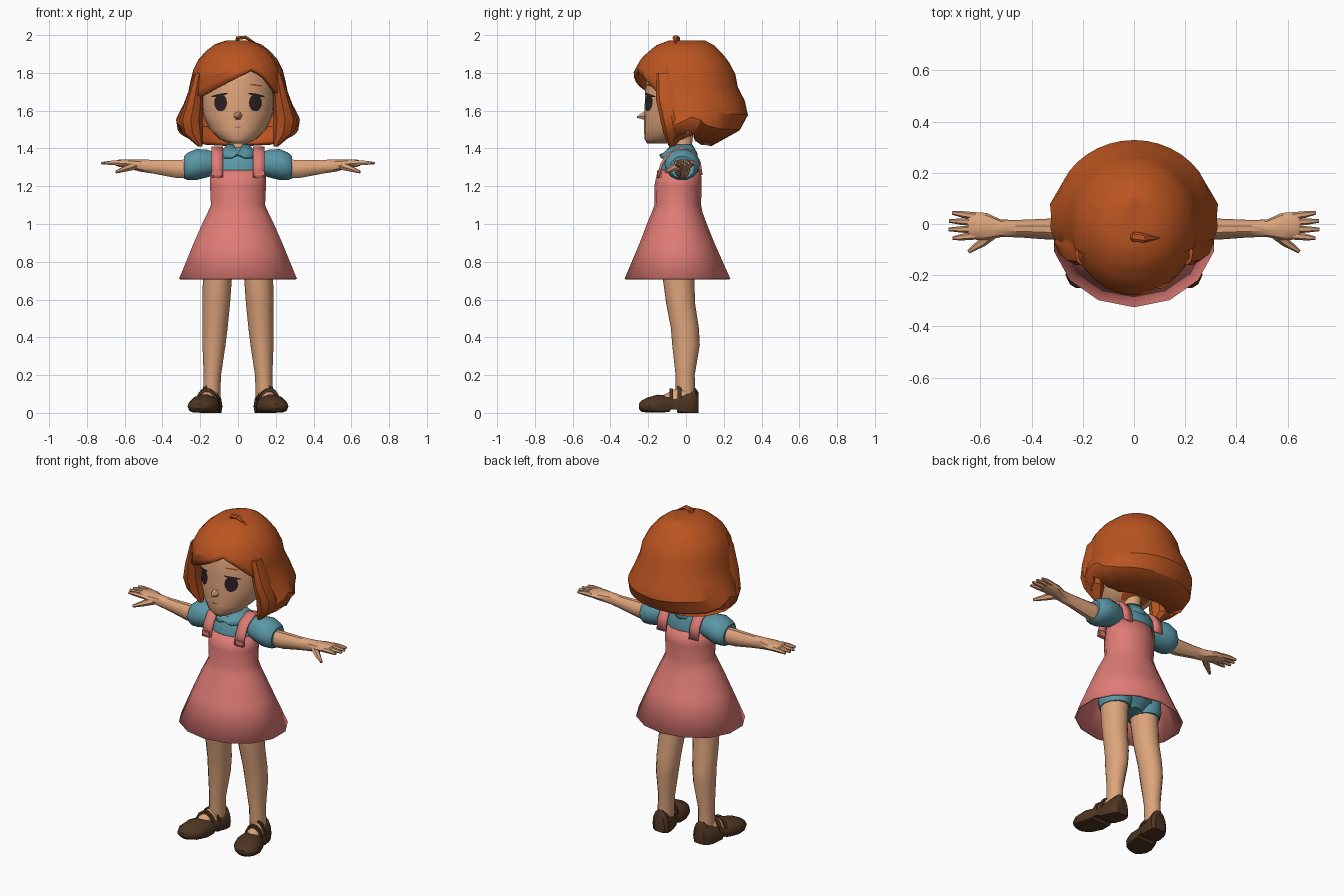
import bpy, bmesh, math
from mathutils import Vector

cube = bpy.data.objects.get("Cube")
if cube:
    bpy.data.objects.remove(cube, do_unlink=True)


def material(name, r, g, b):
    m = bpy.data.materials.new(name)
    m.use_nodes = True
    m.diffuse_color = (r, g, b, 1)
    node = m.node_tree.nodes["Principled BSDF"]
    node.inputs["Base Color"].default_value = (r, g, b, 1)
    node.inputs["Roughness"].default_value = 0.9
    return m


SKIN = material("skin", .72, .37, .2)
HAIR = material("auburn_hair", .5, .09, .015)
PINK = material("pink_cloth", .74, .2, .18)
TEAL = material("teal_cloth", .1, .31, .38)
SHOE = material("brown_leather", .075, .035, .015)
EYE = material("dark_eye", .025, .014, .018)
LIP = material("lip", .42, .17, .1)


def interp(rows, key):
    """Linear lookup in rows sorted by their first entry."""
    rows = sorted(rows)
    key = min(max(key, rows[0][0]), rows[-1][0])
    for a, b in zip(rows, rows[1:]):
        if key <= b[0]:
            t = (key - a[0]) / (b[0] - a[0])
            return [p + (q - p) * t for p, q in zip(a, b)]


def angles(n):
    return [math.tau * i / n for i in range(n)]


def level(row, n):
    """Horizontal section: z, half width, front y, back y, optional centre x. Starts at the front."""
    z, rx, yf, yb = row[:4]
    cx = row[4] if len(row) > 4 else 0
    return [Vector((cx + rx * math.sin(a), (yf + yb) / 2 + (yf - yb) / 2 * math.cos(a), z)) for a in angles(n)]


def across(row, n):
    """Upright section on an arm: x, centre y, centre z, half depth, half height."""
    x, cy, cz, ry, rz = row
    return [Vector((x, cy + ry * math.cos(a), cz + rz * math.sin(a))) for a in angles(n)]


def tube(points, radii, n, flat=1):
    """Sections along a path, squashed in height by flat."""
    rings = []
    for i, p in enumerate(points):
        d = Vector(points[min(i + 1, len(points) - 1)]) - Vector(points[max(i - 1, 0)])
        u = d.cross(Vector((0, 0, 1))).normalized()
        v = u.cross(d).normalized() * flat
        rings.append([Vector(p) + (u * math.cos(a) + v * math.sin(a)) * radii[i] for a in angles(n)])
    return rings


def finish(name, bm, mats, mirror=False, thick=0, angle=35, rule=None):
    bmesh.ops.recalc_face_normals(bm, faces=bm.faces)
    if rule:
        for f in bm.faces:
            f.material_index = rule(f.calc_center_median())
    mesh = bpy.data.meshes.new(name)
    bm.to_mesh(mesh)
    bm.free()
    ob = bpy.data.objects.new(name, mesh)
    bpy.context.collection.objects.link(ob)
    for m in mats:
        mesh.materials.append(m)
    bpy.ops.object.select_all(action="DESELECT")
    ob.select_set(True)
    bpy.context.view_layer.objects.active = ob
    bpy.ops.object.shade_smooth_by_angle(angle=math.radians(angle))
    if thick:
        mod = ob.modifiers.new("thickness", "SOLIDIFY")
        mod.thickness, mod.offset = thick, -1
    if mirror:
        ob.modifiers.new("mirror", "MIRROR").use_clip = False
    return ob


def loft(name, rings, mats, caps=True, closed=True, **kw):
    bm = bmesh.new()
    vs = [[bm.verts.new(p) for p in ring] for ring in rings]
    n = len(vs[0])
    for a, b in zip(vs, vs[1:]):
        for i in range(n if closed else n - 1):
            j = (i + 1) % n
            bm.faces.new((a[i], a[j], b[j], b[i]))
    if caps:
        bm.faces.new(vs[0])
        bm.faces.new(vs[-1])
    return finish(name, bm, mats, **kw)


def box(name, size, place, mat, turn=0, **kw):
    bm = bmesh.new()
    bmesh.ops.create_cube(bm, size=1)
    for v in bm.verts:
        v.co = Vector(a * b for a, b in zip(v.co, size))
        v.co.rotate(Vector((0, 0, 1)).rotation_difference(Vector((0, math.sin(turn), math.cos(turn)))))
        v.co += Vector(place)
    return finish(name, bm, [mat], **kw)


# Head, with the back of the scalp in hair colour
HEAD = [(1.425, .045, -.205, -.07), (1.45, .1, -.22, .0), (1.5, .15, -.222, .08), (1.58, .185, -.222, .14),
        (1.66, .195, -.217, .18), (1.76, .19, -.215, .2), (1.86, .15, -.19, .16), (1.92, .05, -.1, .06)]
loft("head", [level(r, 24) for r in HEAD], [SKIN, HAIR], rule=lambda c: int(c.y > 0 and c.z > 1.47), angle=60)
loft("neck", [level(r, 12) for r in [(1.34, .065, -.085, .04), (1.4, .05, -.07, .03), (1.5, .05, -.07, .04)]], [SKIN])
loft("nose", tube([(0, -.2, 1.575), (0, -.235, 1.57), (0, -.26, 1.566)], [.03, .018, .004], 6), [SKIN])


def face_patch(name, cx, cz, rx, rz, mat, tilt=0, lift=.006, **kw):
    """Thin oval plate that follows the face."""
    bm = bmesh.new()

    def on_face(x, z):
        _, w, yf, yb = interp(HEAD, z)
        s = math.sqrt(max(0, 1 - (x / w) ** 2))
        return bm.verts.new((x, (yf + yb) / 2 + (yf - yb) / 2 * s - lift, z))
    mid = on_face(cx, cz)
    rim = [on_face(cx + rx * math.cos(a), cz + rz * math.sin(a) + tilt * rx * math.cos(a)) for a in angles(14)]
    for i, v in enumerate(rim):
        bm.faces.new((mid, rim[i - 1], v))
    return finish(name, bm, [mat], **kw)


face_patch("eyes", .092, 1.642, .034, .046, EYE, mirror=True)
face_patch("upper_lashes", .098, 1.683, .044, .006, EYE, -.2, .008, mirror=True)
face_patch("eyebrows", .095, 1.735, .035, .005, HAIR, -.15, mirror=True)
face_patch("mouth", 0, 1.512, .018, .004, LIP)

# Hair shell: each strand row falls from the crown to its own hem height
SHAPE = [(1.972, .06, -.09, .1), (1.945, .14, -.16, .15), (1.88, .205, -.235, .215), (1.8, .245, -.28, .26),
         (1.72, .256, -.262, .275), (1.64, .285, -.262, .318), (1.55, .332, -.27, .332), (1.48, .315, -.25, .27),
         (1.41, .2, -.2, .13)]
HEM = [(-180, 1.41), (-126, 1.42), (-108, 1.44), (-92, 1.5), (-72, 1.44), (-63, 1.67), (-45, 1.685), (-20, 1.73),
       (0, 1.775), (20, 1.825), (36, 1.77), (54, 1.69), (63, 1.66), (72, 1.44), (92, 1.5), (108, 1.44), (126, 1.42),
       (180, 1.41)]
strands = []
for k in range(10):
    ring = []
    for deg in range(-180, 180, 9):
        top = SHAPE[0][0]
        z = top - (top - interp(HEM, deg)[1]) * (k / 9) ** 1.4
        _, rx, yf, yb = interp(SHAPE, z)
        a = math.radians(deg)
        ring.append(Vector((rx * math.sin(a), (yf + yb) / 2 + (yf - yb) / 2 * math.cos(a), z)))
    strands.append(ring)
bm = bmesh.new()
grid = [[bm.verts.new(p) for p in ring] for ring in strands]
for a, b in zip(grid, grid[1:]):
    for i in range(len(a)):
        bm.faces.new((a[i - 1], a[i], b[i], b[i - 1]))
bm.faces.new(grid[0])
finish("hair", bm, [HAIR], thick=.025, angle=25)
LOCK = [(1.8, .025, -.16, -.06, .205), (1.66, .045, -.16, -.03, .23), (1.55, .062, -.135, -.01, .25),
        (1.48, .055, -.12, .0, .24), (1.41, .012, -.09, -.06, .2)]
loft("side_locks", [level(r, 8) for r in LOCK], [HAIR], mirror=True)
loft("cowlick", tube([(-.01, -.04, 1.95), (.0, -.05, 1.985), (.04, -.055, 1.988), (.1, -.055, 1.955)],
                     [.014, .02, .018, .002], 6, .6), [HAIR])

# Dress and shirt
DRESS = [(1.285, .15, -.15, .08), (1.2, .152, -.168, .082), (1.1, .147, -.167, .08), (1.06, .165, -.182, .088),
         (1, .195, -.207, .11), (.9, .24, -.245, .15), (.71, .32, -.325, .235)]
loft("dress", [level(r, 14) for r in DRESS], [PINK], caps=False, thick=.012)
SHIRT = [(1.2, .135, -.145, .068), (1.3, .145, -.138, .07), (1.35, .15, -.115, .06), (1.39, .12, -.09, .045),
         (1.405, .06, -.07, .03)]
loft("shirt", [level(r, 16) for r in SHIRT], [TEAL])
collar = [level(r, 16) for r in [(1.42, .06, -.08, .035), (1.375, .1, -.13, .06), (1.35, .105, -.142, .06)]]
collar[0][0].z = 1.375
collar[0][0].y = -.11
for ring in collar[1:]:
    ring[0].z = 1.368
loft("collar", collar, [TEAL], caps=False, thick=.008)
PATH = [(-.155, 1.25), (-.135, 1.32), (-.1, 1.375), (-.03, 1.41), (.045, 1.385), (.078, 1.33), (.088, 1.26)]
loft("shoulder_straps", [[Vector((x, y, z)) for x in (.08, .14)] for y, z in PATH], [PINK],
     caps=False, closed=False, thick=.014, mirror=True)
box("strap_tabs", (.05, .022, .035), (.115, -.142, 1.262), PINK, mirror=True)

# Sleeves, arms and hands
SLEEVE = [(.11, -.02, 1.32, .06, .06), (.165, -.02, 1.32, .082, .075), (.22, -.02, 1.315, .094, .084),
          (.265, -.02, 1.305, .085, .075), (.287, -.02, 1.3, .065, .06), (.28, -.02, 1.295, .04, .045)]
loft("sleeves", [across(r, 14) for r in SLEEVE], [TEAL], mirror=True)
ARM = [(.22, -.02, 1.29, .044, .054), (.33, -.02, 1.292, .041, .05), (.45, -.018, 1.303, .034, .038),
       (.52, -.017, 1.31, .034, .034), (.575, -.01, 1.318, .053, .026), (.63, -.007, 1.322, .054, .02),
       (.648, -.007, 1.322, .045, .014)]
loft("arms", [across(r, 10) for r in ARM], [SKIN], mirror=True)
for name, y, tip, x in [("index", -.046, -.056, .708), ("middle", -.021, -.021, .724),
                        ("ring", .006, .012, .722), ("little", .031, .044, .71)]:
    loft(name + "_fingers", tube([(.62, y, 1.322), (.67, (y + tip) / 2, 1.324), (x, tip, 1.322)],
                                 [.015, .013, .007], 6), [SKIN], mirror=True)
loft("thumbs", tube([(.545, -.03, 1.31), (.59, -.07, 1.295), (.645, -.108, 1.275)], [.024, .018, .008], 6),
     [SKIN], mirror=True)

# Bloomers and legs
PELVIS = [(1.02, .13, -.14, .07), (.88, .18, -.15, .085), (.8, .15, -.14, .08), (.75, .06, -.09, .04)]
loft("bloomers", [level(r, 14) for r in PELVIS], [TEAL])
CUFF = [(.88, .09, -.14, .075, .098), (.79, .094, -.145, .07, .105), (.745, .083, -.132, .056, .107)]
loft("bloomer_cuffs", [level(r, 12) for r in CUFF], [TEAL], mirror=True)
LEG = [(.86, .08, -.125, .055, .1), (.72, .077, -.124, .044, .109), (.58, .073, -.105, .048, .115),
       (.45, .067, -.08, .068, .122), (.36, .061, -.073, .073, .127), (.2, .046, -.055, .046, .136),
       (.08, .046, -.055, .05, .14)]
loft("legs", [level(r, 12) for r in LEG], [SKIN], mirror=True)


# Feet and shoes, toes turned slightly out
def foot_part(name, rows, mat):
    """Sections along the foot: y, half width, top, bottom."""
    rings = []
    for y, rx, top, low in rows:
        rings.append([Vector((.143 + rx * math.cos(a) - (y - .03) * .2, y,
                              max(low, .035 + (top - .035) * math.sin(a)))) for a in angles(14)])
    return loft(name, rings, [mat], mirror=True)


foot_part("feet", [(.05, .035, .12, .03), (-.01, .05, .14, .03), (-.06, .055, .128, .03), (-.13, .05, .09, .03)], SKIN)
foot_part("shoes", [(.066, .035, .11, .0), (.05, .055, .135, .0), (.02, .063, .118, .0), (-.045, .066, .1, .0),
                    (-.05, .066, .098, .018), (-.08, .07, .09, .018), (-.09, .074, .092, .004), (-.15, .083, .098, .002),
                    (-.2, .078, .084, .002), (-.235, .055, .066, .004), (-.25, .028, .048, .01)], SHOE)
for name, y, top in [("ankle_straps", -.035, .144), ("instep_straps", -.078, .131)]:
    foot_part(name, [(y + d, .064, top, .03) for d in (.01, -.01)], SHOE)
